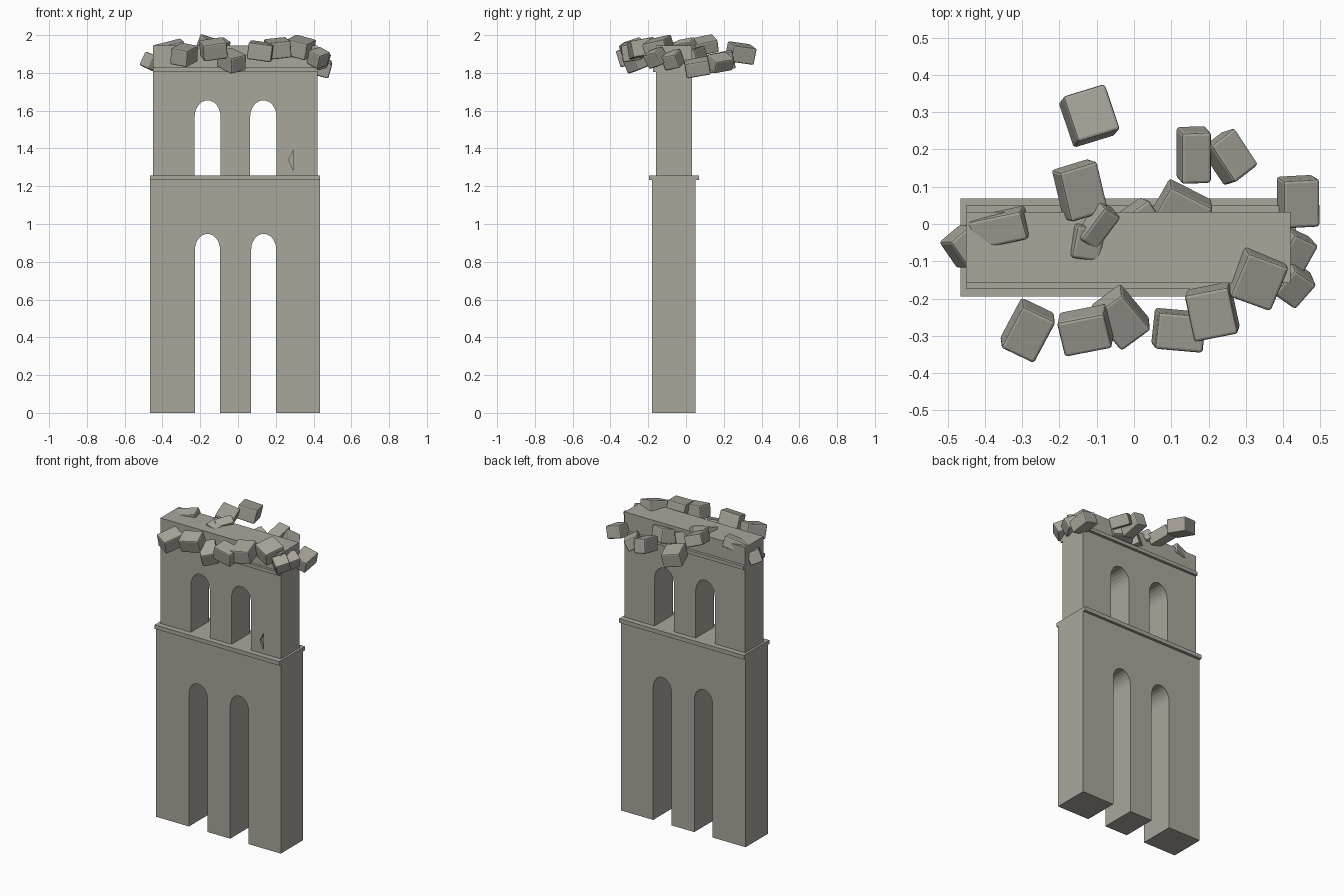
import bpy, bmesh, math
from mathutils import Euler

cube = bpy.data.objects.get("Cube")
if cube:
    bpy.data.objects.remove(cube, do_unlink=True)


def make_material(name, colour):
    mat = bpy.data.materials.new(name)
    mat.use_nodes = True
    mat.diffuse_color = colour
    mat.node_tree.nodes["Principled BSDF"].inputs["Base Color"].default_value = colour
    return mat


STONE = make_material("weathered stone", (0.40, 0.38, 0.335, 1))


def finish(name, bm):
    bmesh.ops.recalc_face_normals(bm, faces=bm.faces)
    mesh = bpy.data.meshes.new(name)
    bm.to_mesh(mesh)
    bm.free()
    mesh.materials.append(STONE)
    obj = bpy.data.objects.new(name, mesh)
    bpy.context.collection.objects.link(obj)
    return obj


def extrude_profile(name, points, y0, y1):
    """Extrude an outline in x and z from y0 to y1."""
    bm = bmesh.new()
    face = bm.faces.new([bm.verts.new((x, y0, z)) for x, z in points])
    moved = bmesh.ops.extrude_face_region(bm, geom=[face])["geom"]
    bmesh.ops.translate(bm, vec=(0, y1 - y0, 0),
                        verts=[v for v in moved if isinstance(v, bmesh.types.BMVert)])
    return finish(name, bm)


def slab(name, x0, x1, y0, y1, z0, z1):
    return extrude_profile(name, [(x0, z0), (x1, z0), (x1, z1), (x0, z1)], y0, y1)


def arcade(name, x0, x1, y0, y1, z0, z1, openings, spring, crown, steps=12):
    """Wall with arched openings that run down to its base."""
    points = [(x0, z0)]
    for a, b in openings:
        mid, half = (a + b) / 2, (b - a) / 2
        points.append((a, z0))
        for i in range(steps + 1):
            t = math.pi * i / steps
            points.append((mid - half * math.cos(t),
                           spring + (crown - spring) * math.sin(t)))
        points.append((b, z0))
    points += [(x1, z0), (x1, z1), (x0, z1)]
    return extrude_profile(name, points, y0, y1)


# Two storeys of arches with a ledge over each
arcade("lower_arcade", -0.465, 0.435, -0.18, 0.05, 0, 1.235,
       [(-0.228, -0.095), (0.07, 0.202)], 0.865, 0.948)
slab("middle_ledge", -0.465, 0.435, -0.195, 0.068, 1.232, 1.258)
upper = arcade("upper_arcade", -0.45, 0.42, -0.158, 0.032, 1.258, 1.81,
               [(-0.23, -0.092), (0.064, 0.205)], 1.565, 1.655)
slab("upper_ledge", -0.45, 0.42, -0.174, 0.05, 1.805, 1.828)
slab("parapet", -0.45, 0.42, -0.158, 0.032, 1.828, 1.945)

# Chipped notch in the front of the upper storey
chip = extrude_profile("chip_cutter", [(0.268, 1.34), (0.295, 1.28), (0.295, 1.395)],
                       -0.2, -0.143)
chip.hide_render = True
chip.hide_viewport = True
cut = upper.modifiers.new("chip", "BOOLEAN")
cut.operation = "DIFFERENCE"
cut.solver = "EXACT"
cut.object = chip


# Loose stone blocks: centre, size, tilt in degrees
def block(name, centre, size, tilt):
    bm = bmesh.new()
    bmesh.ops.create_cube(bm, size=1)
    bmesh.ops.scale(bm, vec=size, verts=bm.verts)
    bmesh.ops.bevel(bm, geom=list(bm.edges), offset=0.008, segments=2,
                    profile=0.5, affect="EDGES")
    obj = finish(name, bm)
    obj.location = centre
    obj.rotation_euler = Euler([math.radians(a) for a in tilt])


LARGE = (0.12, 0.13, 0.09)
WIDE = (0.13, 0.10, 0.09)
SMALL = (0.08, 0.09, 0.08)
BLOCKS = [
    ((-0.12, 0.29, 1.905), LARGE, (-8, 12, 17)),
    ((-0.145, 0.09, 1.945), (0.11, 0.14, 0.07), (12, 18, 17)),
    ((0.16, 0.185, 1.86), (0.08, 0.14, 0.09), (12, 10, 2)),
    ((0.255, 0.18, 1.855), (0.09, 0.12, 0.07), (10, 28, 38)),
    ((0.44, 0.06, 1.83), (0.10, 0.13, 0.08), (10, 15, 3)),
    ((0.13, 0.04, 1.88), WIDE, (14, 10, -27)),
    ((0.02, 0.01, 1.88), SMALL, (15, 10, 35)),
    ((-0.10, 0.0, 1.94), (0.06, 0.11, 0.07), (10, 30, -32)),
    ((-0.13, -0.045, 1.92), SMALL, (10, 15, -8)),
    ((-0.36, -0.01, 1.925), (0.15, 0.08, 0.07), (12, -14, 12)),
    ((-0.455, -0.06, 1.855), SMALL, (15, 20, 40)),
    ((-0.285, -0.285, 1.895), WIDE, (10, -14, 62)),
    ((-0.13, -0.285, 1.925), WIDE, (18, -8, 11)),
    ((-0.035, -0.25, 1.865), WIDE, (12, 18, -50)),
    ((0.12, -0.285, 1.915), WIDE, (8, 8, -5)),
    ((0.21, -0.235, 1.93), LARGE, (10, -6, 11)),
    ((0.33, -0.145, 1.935), LARGE, (12, 14, -20)),
    ((0.425, -0.16, 1.88), SMALL, (15, 25, -35)),
    ((0.43, -0.07, 1.87), SMALL, (10, 25, -25)),
]
for i, (centre, size, tilt) in enumerate(BLOCKS, 1):
    block(f"loose_block_{i}", centre, size, tilt)
